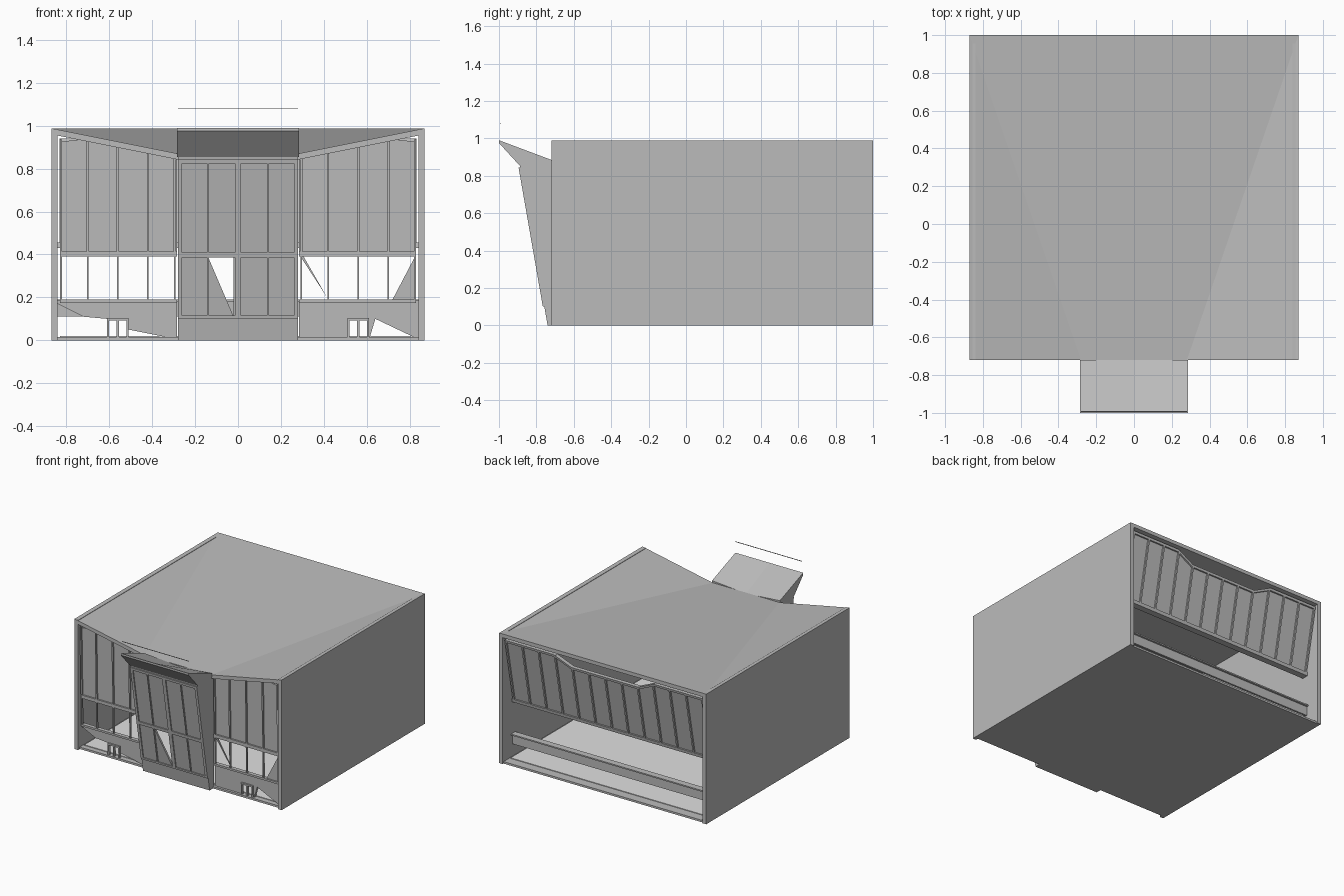
import bpy, bmesh, math
from mathutils import Vector

if "Cube" in bpy.data.objects:
    bpy.data.objects.remove(bpy.data.objects["Cube"])


def material(name, v):
    m = bpy.data.materials.new(name)
    m.diffuse_color = (v, v, v, 1)
    m.use_nodes = True
    m.node_tree.nodes["Principled BSDF"].inputs["Base Color"].default_value = m.diffuse_color
    return m


GREY = material("concrete_grey", 0.5)
PALE = material("pale_floor", 0.75)


def finish(name, bm, mat=GREY):
    bmesh.ops.recalc_face_normals(bm, faces=bm.faces[:])
    me = bpy.data.meshes.new(name)
    bm.to_mesh(me)
    bm.free()
    me.materials.append(mat)
    ob = bpy.data.objects.new(name, me)
    bpy.context.collection.objects.link(ob)
    return ob


def box(name, x0, x1, y0, y1, z0, z1, mat=GREY):
    bm = bmesh.new()
    bmesh.ops.create_cube(bm, size=1)
    for v in bm.verts:
        v.co = ((x0 + x1) / 2 + v.co.x * (x1 - x0),
                (y0 + y1) / 2 + v.co.y * (y1 - y0),
                (z0 + z1) / 2 + v.co.z * (z1 - z0))
    return finish(name, bm, mat)


def prism(name, pts, offset, mat=GREY):
    """Polygon of 3D points pushed along an offset vector."""
    bm = bmesh.new()
    off = Vector(offset)
    a = [bm.verts.new(p) for p in pts]
    b = [bm.verts.new(Vector(p) + off) for p in pts]
    bm.faces.new(a)
    bm.faces.new(b[::-1])
    n = len(a)
    for i in range(n):
        bm.faces.new((a[i], a[(i + 1) % n], b[(i + 1) % n], b[i]))
    return finish(name, bm, mat)


def wall(name, xz, y_at, depth):
    """Wall drawn in x/z, leaning according to y_at(z)."""
    return prism(name, [(x, y_at(z), z) for x, z in xz], (0, depth, 0))


def bar(name, x, w, z0, z1, y_at, depth):
    return wall(name, [(x - w, z0), (x + w, z0), (x + w, z1), (x - w, z1)], y_at, depth)


def rail(name, x0, x1, z0, z1, y_at, depth):
    return wall(name, [(x0, z0), (x1, z0), (x1, z1), (x0, z1)], y_at, depth)


# Shell: side walls, floor, folded roof
for s, side in ((-1, "left"), (1, "right")):
    box(side + "_wall", min(s * .84, s * .87), max(s * .84, s * .87), -.72, 1, 0, .985)
box("floor_slab", -.84, .84, -.70, .99, 0, .015)
box("floor_finish", -.83, .83, -.66, .92, .015, .02, PALE)

bm = bmesh.new()
top = [(-.87, -.72, .988), (-.28, -.72, .87), (.28, -.72, .87), (.87, -.72, .988),
       (.87, 1, .988), (-.87, 1, .988)]
layers = [[bm.verts.new((x, y, z - d)) for x, y, z in top] for d in (0, .028)]
for L in layers:
    for f in ((0, 1, 5), (1, 2, 4, 5), (2, 3, 4)):
        bm.faces.new([L[i] for i in f])
for i in range(6):
    j = (i + 1) % 6
    bm.faces.new((layers[0][i], layers[0][j], layers[1][j], layers[1][i]))
finish("folded_roof", bm)


# Front side facades
def front_y(z):
    return -.70 + .02 * (.93 - z)


def front_face(z):
    return front_y(z) - .012


for s, side in ((-1, "left"), (1, "right")):
    wall(side + "_front_panel",
         [(s * x, z) for x, z in ((.285, .395), (.83, .395), (.83, .925), (.70, .94), (.285, .85))],
         front_y, .02)
    for x in (.295, .42, .56, .70, .825):
        bar(side + "_front_mullion", s * x, .005, .40, .855 + min(x - .29, .4) * .2, front_face, .02)
        bar(side + "_window_mullion", s * x, .004, .19, .40, front_face, .015)
    lo, hi = sorted((s * .285, s * .83))
    rail(side + "_front_transom", lo, hi, .39, .415, front_face, .045)
    rail(side + "_window_sill", lo, hi, .175, .19, front_face, .03)
    # Base window frames
    lo, hi = sorted((s * .51, s * .61))
    for x in (lo + .005, (lo + hi) / 2, hi - .005):
        bar(side + "_base_window_post", x, .005, 0, .10, front_face, .02)
    rail(side + "_base_window_head", lo, hi, .092, .104, front_face, .02)

# Base walls, with their slanted lower openings
wall("left_base_wall", [(-.84, .185), (-.285, .185), (-.285, .005), (-.51, .05),
                        (-.51, .10), (-.61, .10), (-.72, .11), (-.84, .17)], front_y, .02)
wall("right_base_wall", [(.285, .185), (.84, .185), (.84, .09), (.64, .10), (.61, .0),
                         (.61, .104), (.51, .104), (.51, 0), (.285, 0)], front_y, .02)
wall("right_base_corner", [(.64, .10), (.84, .10), (.84, .005)], front_y, .02)
wall("right_window_brace", [(.72, .19), (.83, .19), (.83, .40)], front_y, .01)
wall("left_slim_brace", [(.285, .40), (.30, .40), (.415, .20)], front_y, .01)


# Leaning central bay
def bay_y(z):
    return -.74 - .15 * z / .86


def bay_face(z):
    return bay_y(z) - .008


rail("bay_base", -.28, .28, 0, .11, bay_y, .015)
rail("bay_upper_panel", -.28, .28, .39, .86, bay_y, .015)
rail("bay_lower_right_panel", -.02, .28, .11, .39, bay_y, .015)
wall("bay_lower_left_panel", [(-.28, .11), (-.02, .11), (-.14, .39), (-.28, .39)], bay_y, .015)
for x, w in ((-.27, .01), (.27, .01), (0, .014), (-.14, .004), (.14, .004)):
    bar("bay_mullion", x, w, .11, .845, bay_face, .02)
for z0, z1 in ((.10, .115), (.385, .41), (.825, .845)):
    rail("bay_rail", -.28, .28, z0, z1, bay_face, .02)
for s, side in ((-1, "left"), (1, "right")):
    prism(side + "_bay_cheek", [(s * .28, -.74, 0), (s * .28, -.69, 0),
                                (s * .28, -.69, .87), (s * .28, -.89, .86)], (-s * .012, 0, 0))
box("bay_floor", -.28, .28, -.74, -.69, 0, .012)

# Bay canopy: upturned wedge with a central valley
bm = bmesh.new()
profile = [(-1, .99), (-.72, .885), (-.72, .855), (-.89, .855), (-1, .975)]
rows = [[bm.verts.new((x, y, z - (.022 if x == 0 and i == 1 else 0)))
         for i, (y, z) in enumerate(profile)] for x in (-.285, 0, .285)]
for a, b in zip(rows, rows[1:]):
    for i in range(5):
        j = (i + 1) % 5
        bm.faces.new((a[i], a[j], b[j], b[i]))
bm.faces.new(rows[0])
bm.faces.new(rows[2][::-1])
finish("bay_canopy", bm)
box("canopy_top_rail", -.28, .28, -.995, -.99, 1.077, 1.08)


# Leaning rear facade with a dipped top edge
def rear_y(z):
    return .88 + .20 * (z - .45)


def rear_face(z):
    return rear_y(z) + .012


rear_top = [(.83, .94), (.42, .94), (.28, .875), (-.28, .875), (-.42, .94), (-.83, .94)]
wall("rear_panel", [(-.83, .45), (.83, .45)] + rear_top, rear_y, -.02)


def rear_height(x):
    return .94 if abs(x) > .42 else .875 + .065 * max(0, (abs(x) - .28) / .14)


for i in range(13):
    x = -.825 + 1.65 * i / 12
    bar("rear_mullion", x, .006, .45, rear_height(x), rear_face, -.02)
rail("rear_transom", -.84, .84, .43, .455, rear_face, -.05)
for (xa, za), (xb, zb) in zip(rear_top, rear_top[1:]):
    wall("rear_top_rail", [(xa, za), (xb, zb), (xb, zb - .018), (xa, za - .018)], rear_face, -.025)

# Rear sill and low base strip
box("rear_sill", -.84, .84, .87, .885, .11, .19)
box("rear_sill_ledge", -.84, .84, .85, .90, .18, .19)
